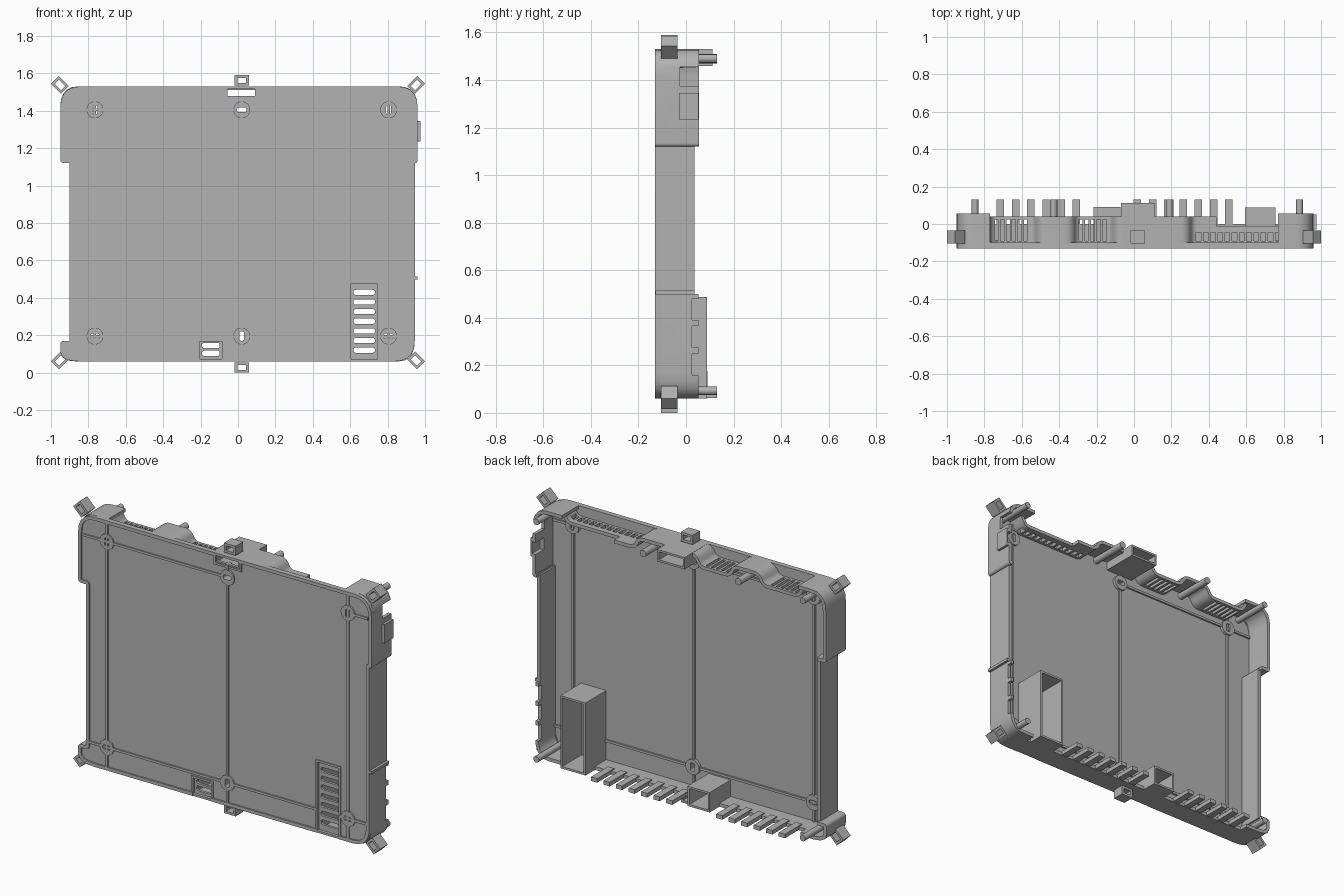
import bpy, bmesh, math
from mathutils import Vector, Matrix

cube = bpy.data.objects.get("Cube")
if cube:
    bpy.data.objects.remove(cube, do_unlink=True)

grey = bpy.data.materials.new("grey plastic")
grey.use_nodes = True
grey.diffuse_color = (0.45, 0.45, 0.45, 1)
grey.node_tree.nodes["Principled BSDF"].inputs["Base Color"].default_value = (0.45, 0.45, 0.45, 1)

FRONT, LIP, FLOOR = -0.13, -0.10, -0.122
TOP, BOTTOM = 1.52, 0.07


def finish(name, bm):
    bmesh.ops.recalc_face_normals(bm, faces=bm.faces)
    mesh = bpy.data.meshes.new(name)
    bm.to_mesh(mesh)
    bm.free()
    mesh.materials.append(grey)
    ob = bpy.data.objects.new(name, mesh)
    bpy.context.collection.objects.link(ob)
    return ob


def activate(ob):
    bpy.ops.object.select_all(action='DESELECT')
    ob.select_set(True)
    bpy.context.view_layer.objects.active = ob


def add_box(bm, x0, x1, y0, y1, z0, z1, turn=None):
    c = Vector(((x0 + x1) / 2, (y0 + y1) / 2, (z0 + z1) / 2))
    m = Matrix.Translation(c) @ Matrix.Diagonal((x1 - x0, y1 - y0, z1 - z0, 1))
    bmesh.ops.create_cube(bm, size=1, matrix=turn @ m if turn else m)


def boxes(name, bounds):
    bm = bmesh.new()
    for b in bounds:
        add_box(bm, *b)
    return finish(name, bm)


def rounded(pts, radii, closed=True):
    """Round the corners of a path in the xz plane."""
    pts = [Vector(p) for p in pts]
    if not isinstance(radii, (list, tuple)):
        radii = [radii] * len(pts)
    out = []
    for i, p in enumerate(pts):
        if not closed and i in (0, len(pts) - 1):
            out.append(p)
            continue
        a, b = pts[i - 1], pts[(i + 1) % len(pts)]
        p0 = p + (a - p).normalized() * min(radii[i], (a - p).length * 0.49)
        p1 = p + (b - p).normalized() * min(radii[i], (b - p).length * 0.49)
        for k in range(6):
            t = k / 5
            out.append(p0 * (1 - t) ** 2 + p * 2 * t * (1 - t) + p1 * t * t)
    return out


def add_prism(bm, pts, y0, y1):
    face = bm.faces.new([bm.verts.new((p[0], y0, p[1])) for p in pts])
    new = bmesh.ops.extrude_face_region(bm, geom=[face])["geom"]
    verts = [v for v in new if isinstance(v, bmesh.types.BMVert)]
    bmesh.ops.translate(bm, verts=verts, vec=(0, y1 - y0, 0))


def slot_points(x, z, w, h):
    w, h = w / 2, h / 2
    return rounded([(x - w, z - h), (x + w, z - h), (x + w, z + h), (x - w, z + h)], min(w, h) * 0.9)


def wall(name, pts, y0, y1, closed=False, thick=0.02):
    bm = bmesh.new()
    rows = [[bm.verts.new((p[0], y, p[1])) for p in pts] for y in (y0, y1)]
    n = len(pts)
    for i in range(n if closed else n - 1):
        j = (i + 1) % n
        bm.faces.new((rows[0][i], rows[0][j], rows[1][j], rows[1][i]))
    ob = finish(name, bm)
    mod = ob.modifiers.new("thickness", 'SOLIDIFY')
    mod.thickness, mod.offset, mod.use_even_offset = thick, 0, True
    activate(ob)
    bpy.ops.object.modifier_apply(modifier=mod.name)
    return ob


def cut(ob, cutter):
    mod = ob.modifiers.new("cut", 'BOOLEAN')
    mod.operation, mod.solver, mod.object = 'DIFFERENCE', 'EXACT', cutter
    activate(ob)
    bpy.ops.object.modifier_apply(modifier=mod.name)


def frame(name, x0, x1, y0, y1, z0, z1, t, angle=0):
    """Rectangular tube open along y, turned about its own centre."""
    c = Vector(((x0 + x1) / 2, 0, (z0 + z1) / 2))
    turn = Matrix.Translation(c) @ Matrix.Rotation(angle, 4, 'Y') @ Matrix.Translation(-c)
    bm = bmesh.new()
    for b in ((x0, x0 + t, z0, z1), (x1 - t, x1, z0, z1),
              (x0 + t, x1 - t, z0, z0 + t), (x0 + t, x1 - t, z1 - t, z1)):
        add_box(bm, b[0], b[1], y0, y1, b[2], b[3], turn)
    return finish(name, bm)


# Front panel and raised rim
outline = rounded([(-.94, BOTTOM), (.935, BOTTOM), (.935, 1.13), (.95, 1.13), (.95, TOP),
                   (-.94, TOP), (-.94, 1.13), (-.89, 1.13), (-.89, .16), (-.94, .16)],
                  [.1, .1, .005, .005, .1, .1, .01, .01, .01, .01])
bm = bmesh.new()
add_prism(bm, outline, FLOOR, -0.105)
panel = finish("front_panel", bm)
rim = wall("front_rim", outline, FRONT, LIP, closed=True)

# Straight and diagonal ribs between the screw bosses
cols, rows = (-.765, .02, .805), (.195, 1.405)
bm = bmesh.new()
lines = [((x, BOTTOM), (x, TOP)) for x in cols]
lines += [((-.94 if z > 1 else -.89, z), (.935, z)) for z in rows]
lines += [((cols[0], rows[0]), (cols[2], rows[1])), ((cols[0], rows[1]), (cols[2], rows[0]))]
for i, (a, b) in enumerate(lines):
    a, b = Vector(a), Vector(b)
    mid, d = (a + b) / 2, b - a
    turn = Matrix.Translation((mid.x, 0, mid.y)) @ Matrix.Rotation(-math.atan2(d.y, d.x), 4, 'Y')
    e = i * 0.0002
    add_box(bm, -d.length / 2, d.length / 2, FRONT + e, -0.094 - e, -.007, .007, turn)
ribs = finish("ribs", bm)

bm = bmesh.new()
for x in cols:
    for z in rows:
        ring = [(x + .045 * math.cos(k * math.tau / 24), z + .045 * math.sin(k * math.tau / 24)) for k in range(24)]
        add_prism(bm, ring, FRONT - .0005, -.088)
bosses = finish("screw_bosses", bm)

# Openings through the front: screw slots, vent pockets and top slot
bm = bmesh.new()
for i, x in enumerate(cols):
    for j, z in enumerate(rows):
        wide = (i + j) % 2 == 0
        add_prism(bm, slot_points(x, z, *((.05, .026) if wide else (.026, .05))), -.2, 0)
for b in ((.605, .745, .03, .475), (-.205, -.085, .03, .165), (-.055, .09, 1.48, 1.515)):
    add_box(bm, b[0], b[1], -.2, -.05, b[2], b[3])
openings = finish("opening_cutter", bm)
for ob in (panel, ribs, bosses):
    cut(ob, openings)
cut(rim, openings)
bpy.data.objects.remove(openings, do_unlink=True)


# Vent pockets: shroud open at the back with a slotted floor
def vent(name, x0, x1, z1, slots, back):
    frame(name + "_shroud", x0, x1, FRONT + .002, back, .06, z1, .012)
    floor = boxes(name + "_grille", [(x0 + .01, x1 - .01, -.11, -.095, .065, z1 - .01)])
    bm = bmesh.new()
    for z in slots:
        add_prism(bm, slot_points((x0 + x1) / 2, z, x1 - x0 - .05, .028), -.2, 0)
    cutter = finish("slot_cutter", bm)
    cut(floor, cutter)
    bpy.data.objects.remove(cutter, do_unlink=True)


vent("tall_vent", .593, .757, .487, [.12 + .0515 * k for k in range(7)], .088)
vent("small_vent", -.217, -.073, .177, (.103, .145), .09)
frame("top_port", -.07, .11, FRONT + .002, .112, 1.46, 1.53, .012)

# Side walls and corners
wall("right_hand_wall", [(-.89, .16), (-.89, 1.13)], LIP - .01, .035)
wall("upper_right_corner", rounded([(-.89, 1.13), (-.94, 1.13), (-.94, TOP), (-.77, TOP)],
                                   [0, .01, .1, 0], False), LIP - .01, .055)
wall("lower_right_corner", rounded([(-.89, .16), (-.94, .16), (-.94, BOTTOM), (-.78, BOTTOM)],
                                   [0, .01, .1, 0], False), LIP - .01, .05)
wall("left_hand_wall", [(.935, .5), (.935, 1.13)], LIP - .01, .035)
upper = wall("upper_left_corner", rounded([(.935, 1.13), (.95, 1.13), (.95, TOP), (.77, TOP)],
                                          [0, .005, .1, 0], False), LIP - .01, .055)
lower = wall("lower_left_corner", rounded([(.78, BOTTOM), (.935, BOTTOM), (.935, .5)], .1, False),
             LIP - .01, .052)
notches = boxes("notch_cutter", [(.9, 1, -.02, .1, 1.255, 1.325), (.9, 1, -.025, .1, 1.375, 1.455)]
                + [(.9, 1, .025, .1, z, z + .09) for z in (.16, .275, .39)])
cut(upper, notches)
cut(lower, notches)
bpy.data.objects.remove(notches, do_unlink=True)
boxes("side_latch", [(.945, .975, -.03, .052, 1.235, 1.255), (.945, .975, -.03, .052, 1.325, 1.345),
                     (.945, .975, -.03, -.018, 1.255, 1.325), (.965, .975, -.018, .052, 1.255, 1.325)])
boxes("side_nub", [(.935, .96, FRONT + .001, .035, .498, .514)])

# Top wall, stepping inwards behind the rim at the vents
low = 1.46
top_path = [(-.79, TOP), (-.76, low), (-.53, low), (-.5, TOP), (-.34, TOP), (-.31, low), (-.12, low),
            (-.09, TOP), (.28, TOP), (.31, low), (.44, low)]
top_wall = wall("top_wall", rounded(top_path, .03, False), LIP - .01, .04)
low_wall = wall("top_wall_low", rounded([(.44, low), (.78, low), (.81, TOP)], .03, False), LIP - .01, -.012)
bm = bmesh.new()
for start, step, count, w, y1 in ((-.735, .031, 6, .018, .025), (-.285, .032, 5, .018, .025),
                                  (.345, .0385, 12, .025, -.045)):
    for k in range(count):
        x = start + step * k
        add_box(bm, x - w / 2, x + w / 2, -.09, y1, low - .05, low + .04)
vents = finish("vent_cutter", bm)
cut(top_wall, vents)
cut(low_wall, vents)
bpy.data.objects.remove(vents, do_unlink=True)

# Bottom wall and its comb of wire guide fingers
for i, (a, b) in enumerate(((-.8, -.21), (-.08, .6), (.75, .8))):
    wall("bottom_wall_%d" % (i + 1), [(a, BOTTOM), (b, BOTTOM)], LIP - .01, 0)
fingers = [-.715 + .0815 * k for k in range(16)]
boxes("comb_fingers", [(x - .02, x + .02, -.03, .13, .062, .086) for x in fingers if not -.24 < x < -.06])

# Pegs standing behind the corners and top edge
bm = bmesh.new()
for x, z, r in ((-.85, 1.49, .018), (.885, 1.49, .018), (-.85, .093, .018), (.885, .093, .018),
                (-.43, 1.49, .02), (.19, 1.49, .02)):
    m = Matrix.Translation((x, .01, z)) @ Matrix.Rotation(math.pi / 2, 4, 'X')
    bmesh.ops.create_cone(bm, cap_ends=True, segments=20, radius1=r, radius2=r, depth=.24, matrix=m)
finish("pegs", bm)

# Mounting loops on the corners and mid edges
for sx in (-1, 1):
    for z, s in ((1.538, 1), (.065, -1)):
        x = .952 * sx
        frame("corner_loop", x - .03, x + .03, -.105, -.035, z - .0375, z + .0375, .014, sx * s * math.pi / 4)
for z in (.0275, 1.5625):
    frame("edge_loop", -.018, .058, -.105, -.035, z - .0275, z + .0275, .014)

for ob in bpy.context.collection.objects:
    if ob.type == 'MESH':
        activate(ob)
        bpy.ops.object.shade_smooth_by_angle(angle=math.radians(30))
